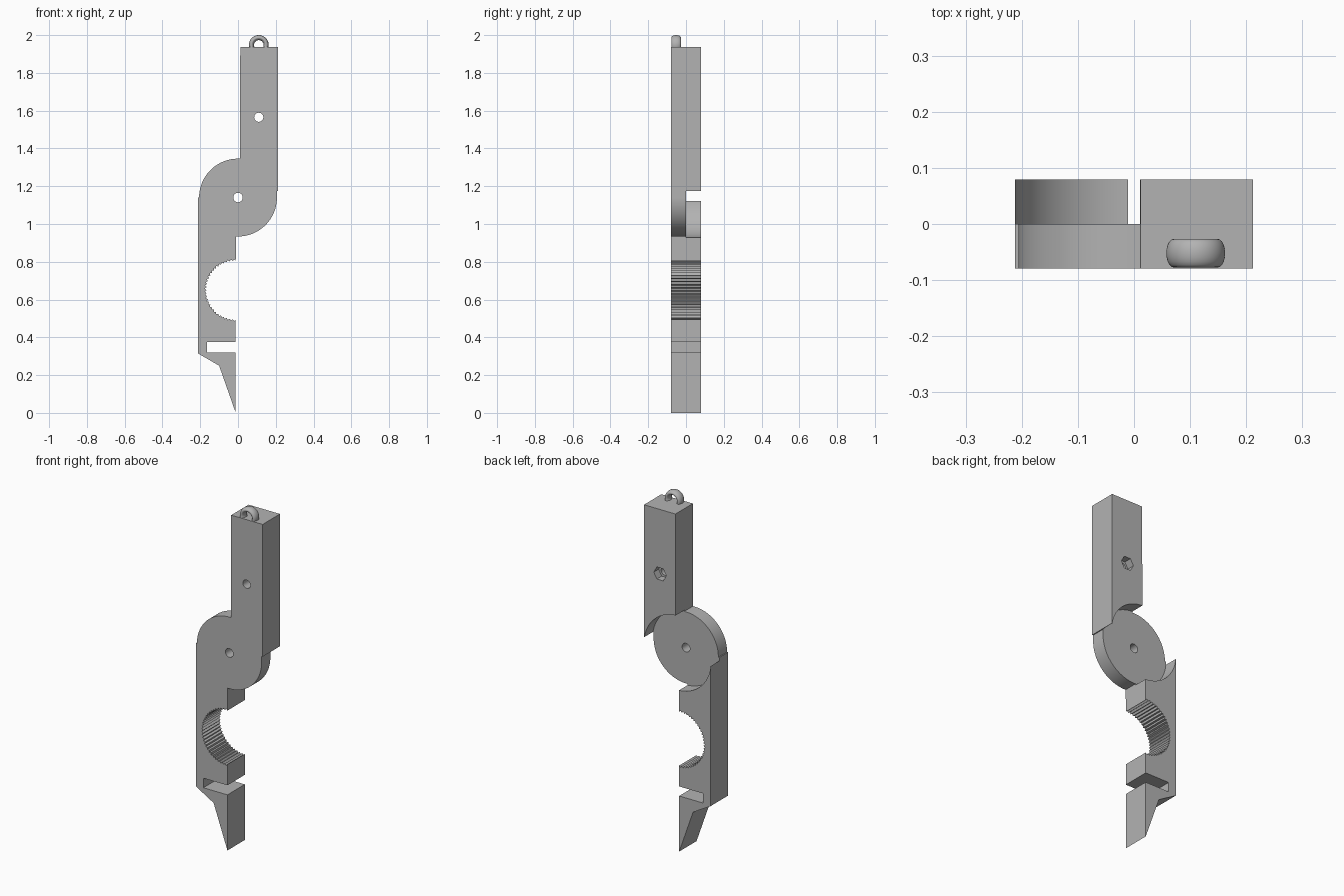
import bpy, bmesh
from math import sin, cos, pi, radians, sqrt

cube = bpy.data.objects.get("Cube")
if cube:
    bpy.data.objects.remove(cube, do_unlink=True)

HALF = 0.079            # half thickness
EDGE = 0.212            # outer side of both arms
INNER = 0.012           # inner side of both arms
PIVOT_Z = 1.14
DISC_R = 0.206
CLEAR_R = 0.213
TOP = 1.936

grey = bpy.data.materials.new("plain grey")
grey.use_nodes = True
colour = (0.45, 0.45, 0.45, 1)
grey.diffuse_color = colour
grey.node_tree.nodes["Principled BSDF"].inputs["Base Color"].default_value = colour


def arc(cx, cz, r, start, end, n):
    """Points on an arc in the XZ plane, angles in degrees."""
    angles = [radians(start + (end - start) * i / n) for i in range(n + 1)]
    return [(cx + r * cos(a), cz + r * sin(a)) for a in angles]


def extrude(name, profile, y0, y1):
    """Solid made by extruding an XZ profile along Y."""
    bm = bmesh.new()
    face = bm.faces.new([bm.verts.new((x, y0, z)) for x, z in profile])
    moved = bmesh.ops.extrude_face_region(bm, geom=[face])["geom"]
    verts = [v for v in moved if isinstance(v, bmesh.types.BMVert)]
    bmesh.ops.translate(bm, verts=verts, vec=(0, y1 - y0, 0))
    bmesh.ops.recalc_face_normals(bm, faces=bm.faces)
    mesh = bpy.data.meshes.new(name)
    bm.to_mesh(mesh)
    bm.free()
    mesh.materials.append(grey)
    obj = bpy.data.objects.new(name, mesh)
    bpy.context.collection.objects.link(obj)
    return obj


def select(obj):
    bpy.ops.object.select_all(action="DESELECT")
    obj.select_set(True)
    bpy.context.view_layer.objects.active = obj


def cut(obj, profile, y0, y1):
    """Subtract an extruded profile from an object."""
    cutter = extrude("cutter", profile, y0, y1)
    cutter.hide_render = True
    mod = obj.modifiers.new("cut", "BOOLEAN")
    mod.operation = "DIFFERENCE"
    mod.solver = "EXACT"
    mod.object = cutter
    select(obj)
    bpy.ops.object.modifier_apply(modifier=mod.name)
    bpy.data.objects.remove(cutter, do_unlink=True)


# Toothed half-round jaw, listed from bottom to top
TEETH = 30
jaw = []
for i in range(2 * TEETH + 1):
    a = radians(270 - 180 * i / (2 * TEETH))
    r = 0.155 if i % 2 == 0 else 0.164
    jaw.append((-INNER + r * cos(a), 0.65 + r * sin(a)))

# Outline: upper arm, pivot disc, lower arm with slot and pointed tip
drop = math_angle = 90 - 3
outline = [(INNER, TOP)]
outline += arc(0, PIVOT_Z, DISC_R, drop, 180, 32)
outline += [(-EDGE, PIVOT_Z), (-EDGE, 0.315), (-0.1, 0.25), (-INNER, 0),
            (-INNER, 0.32), (-0.165, 0.32), (-0.165, 0.375), (-INNER, 0.375)]
outline += jaw
outline += arc(0, PIVOT_Z, DISC_R, 180 + drop, 360, 32)
outline += [(DISC_R, 1.175), (EDGE, 1.175), (EDGE, TOP)]
body = extrude("hinged_arm_body", outline, -HALF, HALF)

# Round clearance behind the disc, pivot hole, bolt hole, hex nut pocket
cut(body, arc(0, PIVOT_Z, CLEAR_R, 0, 360, 96)[:-1], 0, 0.2)
cut(body, arc(0, PIVOT_Z, 0.025, 0, 360, 32)[:-1], -0.2, 0.2)
cut(body, arc(0.11, 1.565, 0.024, 0, 360, 32)[:-1], -0.2, 0.2)
cut(body, arc(0.11, 1.565, 0.04, 0, 360, 6)[:-1], 0.035, 0.2)
select(body)
bpy.ops.object.shade_smooth_by_angle(angle=radians(15))

# Hanging loop on the top end, near the front
bpy.ops.mesh.primitive_torus_add(
    major_segments=48, minor_segments=20, major_radius=0.039, minor_radius=0.0135,
    location=(0.11, -0.052, 1.9475), rotation=(pi / 2, 0, 0))
loop = bpy.context.object
loop.name = "hanging_loop"
loop.scale = (1, 1, 1.9)
loop.data.materials.append(grey)
bpy.ops.object.transform_apply(location=False, rotation=True, scale=True)
bpy.ops.object.shade_smooth()
